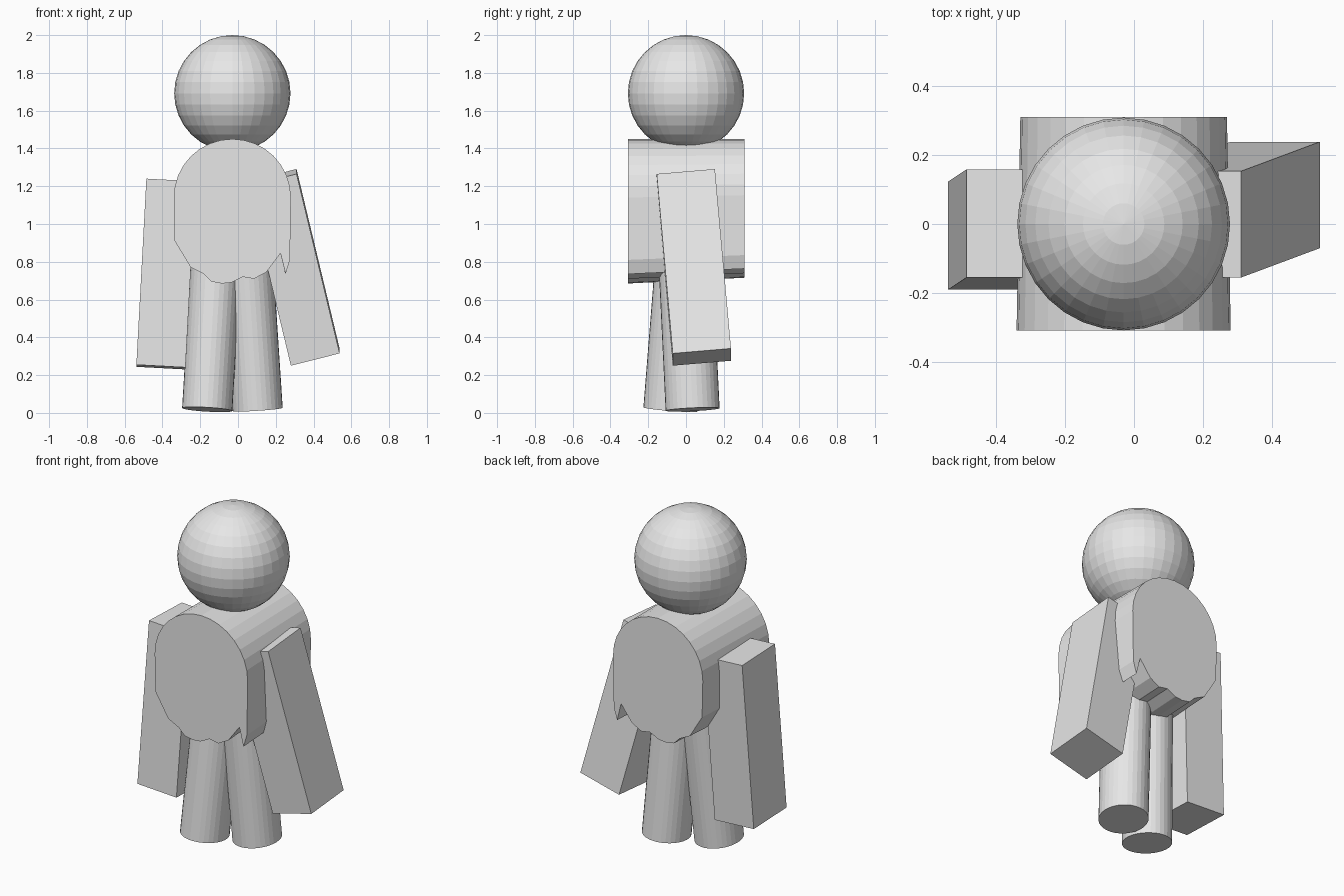
import bpy, bmesh, math
from mathutils import Vector, Matrix

cube = bpy.data.objects.get("Cube")
if cube:
    bpy.data.objects.remove(cube, do_unlink=True)

grey = bpy.data.materials.new("plain grey")
grey.use_nodes = True
grey.diffuse_color = (0.8, 0.8, 0.8, 1)
grey.node_tree.nodes["Principled BSDF"].inputs["Base Color"].default_value = (0.8, 0.8, 0.8, 1)


def finish(bm, name):
    bmesh.ops.recalc_face_normals(bm, faces=bm.faces)
    mesh = bpy.data.meshes.new(name)
    bm.to_mesh(mesh)
    bm.free()
    mesh.materials.append(grey)
    obj = bpy.data.objects.new(name, mesh)
    bpy.context.scene.collection.objects.link(obj)
    return obj


def arm(name, corner, width, depth, length):
    """Slanted box: one corner and its three edge vectors."""
    edges = [Vector(width), Vector(depth), Vector(length)]
    centre = Vector(corner) + sum(edges, Vector()) / 2
    bm = bmesh.new()
    bmesh.ops.create_cube(bm, size=1)
    for v in bm.verts:
        v.co = centre + sum((e * c for e, c in zip(edges, v.co)), Vector())
    finish(bm, name)


def leg(name, foot, lean):
    """Slightly oval cylinder leaning from its foot centre."""
    bm = bmesh.new()
    height = 0.9
    bmesh.ops.create_cone(bm, cap_ends=True, segments=32, radius1=1, radius2=1, depth=height,
                          matrix=Matrix.Translation((0, 0, height / 2)))
    bmesh.ops.scale(bm, vec=(0.133, 0.143, 1), verts=bm.verts)
    turn = Vector((0, 0, 1)).rotation_difference(Vector((*lean, 1)))
    bmesh.ops.transform(bm, matrix=Matrix.Translation(foot) @ turn.to_matrix().to_4x4(), verts=bm.verts)
    finish(bm, name)


# Head
bm = bmesh.new()
bmesh.ops.create_uvsphere(bm, u_segments=32, v_segments=16, radius=0.308,
                          matrix=Matrix.Translation((-0.03, 0, 1.692)))
finish(bm, "head")

# Body: round top, ragged lower edge, a little smaller at the back
mid = -0.03
profile = [(mid + 0.31 * math.cos(math.pi * i / 16), 1.14 + 0.31 * math.sin(math.pi * i / 16))
           for i in range(17)]
profile += [(-0.335, 0.91), (-0.25, 0.77), (-0.18, 0.735), (-0.14, 0.695), (-0.085, 0.685),
            (-0.035, 0.69), (0.025, 0.72), (0.085, 0.71), (0.15, 0.745), (0.225, 0.845),
            (0.252, 0.735), (0.275, 0.81)]
bm = bmesh.new()
front = [bm.verts.new((x, -0.308, z)) for x, z in profile]
back = [bm.verts.new((mid + (x - mid) * 0.965, 0.31, 1.45 - (1.45 - z) * 0.96)) for x, z in profile]
bm.faces.new(front)
bm.faces.new(back[::-1])
for i in range(len(front)):
    j = (i + 1) % len(front)
    bm.faces.new((front[i], back[i], back[j], front[j]))
finish(bm, "body")

# Arms
arm("left_arm", (0.28, -0.07, 0.25), (0.258, 0, 0.065), (0, 0.308, 0.026), (-0.228, -0.085, 0.95))
arm("right_arm", (-0.538, -0.19, 0.255), (0.26, 0, -0.014), (0, 0.313, -0.011), (0.053, 0.035, 0.985))

# Legs
leg("left_leg", (0.104, 0.035, 0.018), (-0.066, -0.048))
leg("right_leg", (-0.163, -0.083, 0.018), (0.06, 0.08))
